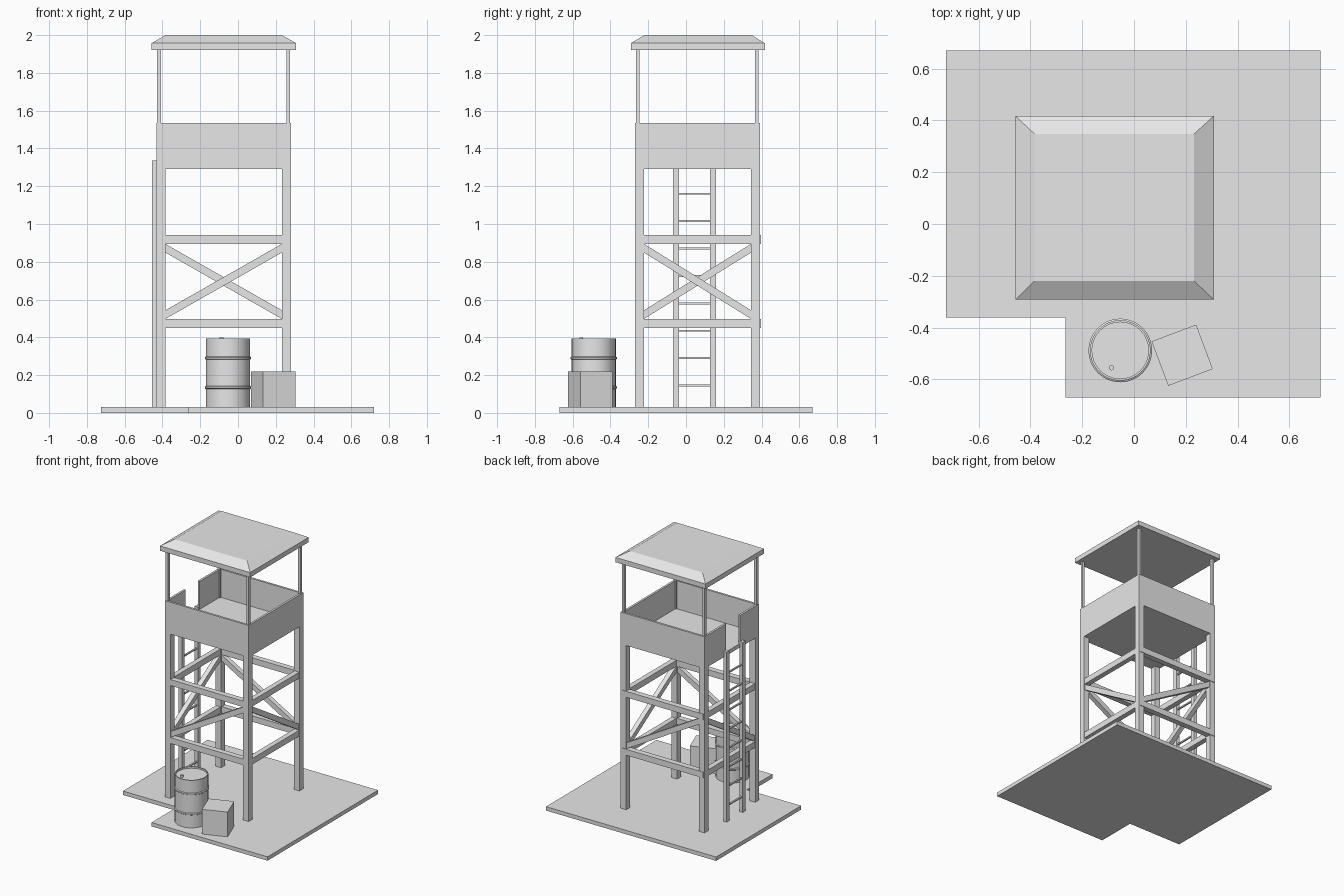
import bpy, bmesh, math
from mathutils import Vector, Matrix

cube = bpy.data.objects.get("Cube")
if cube:
    bpy.data.objects.remove(cube, do_unlink=True)

grey = bpy.data.materials.new("plain_grey")
grey.use_nodes = True
grey.diffuse_color = (0.8, 0.8, 0.8, 1)
grey.node_tree.nodes["Principled BSDF"].inputs["Base Color"].default_value = (0.8, 0.8, 0.8, 1)


def finish(name, bm):
    bmesh.ops.recalc_face_normals(bm, faces=bm.faces)
    mesh = bpy.data.meshes.new(name)
    bm.to_mesh(mesh)
    bm.free()
    mesh.materials.append(grey)
    obj = bpy.data.objects.new(name, mesh)
    bpy.context.collection.objects.link(obj)
    return obj


def box(name, lo, hi, turn=0):
    lo, hi = Vector(lo), Vector(hi)
    bm = bmesh.new()
    bmesh.ops.create_cube(bm, size=1, matrix=Matrix.Translation((lo + hi) / 2)
                          @ Matrix.Rotation(turn, 4, "Z")
                          @ Matrix.Diagonal((*(hi - lo), 1)))
    return finish(name, bm)


def prism(name, outline, place, depth):
    """Extrude a flat outline; place maps (u, v, w) to a 3D point."""
    bm = bmesh.new()
    face = bm.faces.new([bm.verts.new(place(u, v, 0)) for u, v in outline])
    side = bmesh.ops.extrude_face_region(bm, geom=[face])["geom"]
    shift = Vector(place(0, 0, depth)) - Vector(place(0, 0, 0))
    bmesh.ops.translate(bm, vec=shift, verts=[g for g in side if isinstance(g, bmesh.types.BMVert)])
    return finish(name, bm)


def lathe(name, profile, centre, steps=32):
    bm = bmesh.new()
    verts = [bm.verts.new((r, 0, z)) for r, z in profile]
    edges = [bm.edges.new(pair) for pair in zip(verts, verts[1:])]
    bmesh.ops.spin(bm, geom=verts + edges, cent=(0, 0, 0), axis=(0, 0, 1),
                   angle=math.tau, steps=steps)
    bmesh.ops.remove_doubles(bm, verts=bm.verts, dist=0.0001)
    obj = finish(name, bm)
    obj.location = centre
    bpy.ops.object.select_all(action="DESELECT")
    obj.select_set(True)
    bpy.context.view_layer.objects.active = obj
    bpy.ops.object.shade_smooth_by_angle(angle=math.radians(35))
    return obj


# Ground slab with a notched corner
prism("ground_slab", [(-.725, -.36), (-.265, -.36), (-.265, -.67), (.72, -.67), (.72, .67), (-.725, .67)],
      lambda u, v, w: (u, v, w), .03)

# Tower footprint
X0, X1, Y0, Y1 = -.432, .28, -.27, .392
LEG, GROUND, DECK, RAIL = .047, .03, 1.29, 1.535
for sx, x in (("right", X0), ("left", X1 - LEG)):
    for sy, y in (("front", Y0), ("back", Y1 - LEG)):
        box(f"{sy}_{sx}_leg", (x, y, GROUND), (x + LEG, y + LEG, DECK))
for sx, x in (("right", X0 + .004), ("left", X1 - .024)):
    for sy, y in (("front", Y0 + .005), ("back", Y1 - .028)):
        box(f"{sy}_{sx}_roof_post", (x, y, DECK), (x + .02, y + .02, 1.93))

# Horizontal beams on each side
for level, z in (("lower", .45), ("upper", .895)):
    top = z + .046
    for side, y in (("front", Y0 + .002), ("back", Y1 - .04)):
        box(f"{level}_{side}_beam", (X0 + .01, y, z), (X1 - .01, y + .044, top))
    for side, x in (("right", X0 + .002), ("left", X1 - .042)):
        box(f"{level}_{side}_beam", (x, Y0 + .01, z), (x + .04, Y1 - .01, top))


# Diagonal braces
def brace(name, a, b, place):
    low, high, w = .497, .895, .046
    prism(name, [(a, low), (a, low + w), (b, high), (b, high - w)], place, .036)


xa, xb, ya, yb = X0 + LEG, X1 - LEG, Y0 + LEG, Y1 - LEG
brace("front_brace", xa, xb, lambda u, v, w: (u, Y0 + .006 + w, v))
brace("back_brace", xb, xa, lambda u, v, w: (u, Y1 - .042 + w, v))
brace("left_brace", yb, ya, lambda u, v, w: (X1 - .042 + w, u, v))
brace("right_brace", ya, yb, lambda u, v, w: (X0 + .006 + w, u, v))

# Deck and parapet, open at the ladder
T = .016
box("deck_floor", (X0, Y0, DECK), (X1, Y1, DECK + .03))
box("front_wall", (X0, Y0, DECK), (X1, Y0 + T, RAIL))
box("back_wall", (X0, Y1 - T, DECK), (X1, Y1, RAIL))
box("left_wall", (X1 - T, Y0, DECK), (X1, Y1, RAIL))
box("right_front_wall", (X0, Y0, DECK), (X0 + T, -.04, RAIL))
box("right_back_wall", (X0, .13, DECK), (X0 + T, Y1, RAIL))

# Roof: slab with a sloped cap
bm = bmesh.new()
rings = []
for x0, x1, y0, y1, z in ((-.458, .308, -.292, .417, 1.92), (-.458, .308, -.292, .417, 1.957),
                          (-.384, .232, -.22, .348, 2)):
    rings.append([bm.verts.new((x, y, z)) for x, y in ((x0, y0), (x1, y0), (x1, y1), (x0, y1))])
for a, b in zip(rings, rings[1:]):
    for i in range(4):
        j = (i + 1) % 4
        bm.faces.new((a[i], a[j], b[j], b[i]))
bm.faces.new(rings[0])
bm.faces.new(rings[-1])
finish("roof", bm)

# Ladder
for name, y in (("front", -.07), ("back", .126)):
    box(f"ladder_{name}_rail", (-.456, y, GROUND), (-.428, y + .033, 1.335))
for i in range(8):
    z = .145 + i * .145
    box(f"ladder_rung_{i + 1}", (-.448, -.04, z - .005), (-.436, .13, z + .005))

# Barrel with two hoops, a sunken lid and a bung
R, TOP = .117, .395
profile = [(0, GROUND), (R, GROUND)]
for z in (.135, .29):
    profile += [(R, z - .008), (R + .006, z - .004), (R + .006, z + .004), (R, z + .008)]
profile += [(R, TOP), (R - .008, TOP), (R - .008, TOP - .012), (0, TOP - .012)]
lathe("barrel", profile, (-.053, -.488, 0))
lathe("barrel_bung", [(0, TOP - .015), (.01, TOP - .015), (.01, TOP + .004), (0, TOP + .004)],
      (-.087, -.555, 0), 12)

# Crate
box("crate", (.094, -.598, GROUND), (.278, -.415, .22), math.radians(20.6))
